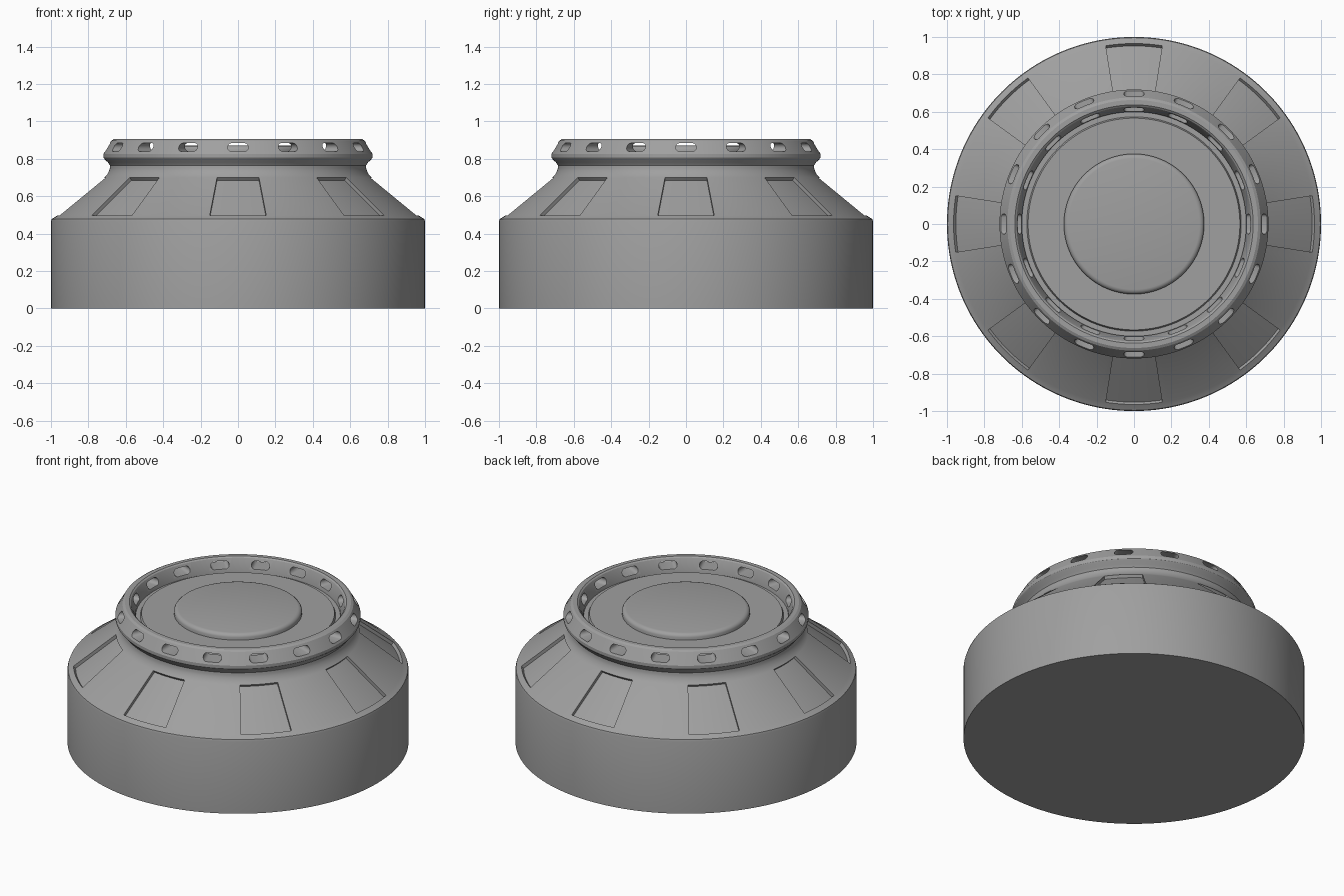
import bpy, bmesh, math
from mathutils import Vector, Matrix

if "Cube" in bpy.data.objects:
    bpy.data.objects.remove(bpy.data.objects["Cube"], do_unlink=True)

SEGS = 160
metal = bpy.data.materials.new("grey_metal")
metal.use_nodes = True
grey = (0.35, 0.35, 0.35, 1)
metal.diffuse_color = grey
metal.node_tree.nodes["Principled BSDF"].inputs["Base Color"].default_value = grey


def finish(bm, name, smooth=True):
    bmesh.ops.recalc_face_normals(bm, faces=bm.faces)
    mesh = bpy.data.meshes.new(name)
    bm.to_mesh(mesh)
    bm.free()
    mesh.materials.append(metal)
    obj = bpy.data.objects.new(name, mesh)
    bpy.context.collection.objects.link(obj)
    if smooth:
        shade(obj)
    return obj


def shade(obj):
    bpy.ops.object.select_all(action='DESELECT')
    obj.select_set(True)
    bpy.context.view_layer.objects.active = obj
    bpy.ops.object.shade_smooth_by_angle(angle=math.radians(28))


def lathe(profile, closed=False):
    """Turn a (radius, height) profile around z; open ends get flat caps."""
    bm = bmesh.new()
    rings = []
    for r, z in profile:
        angles = [math.tau * i / SEGS for i in range(SEGS)]
        rings.append([bm.verts.new((r * math.cos(a), r * math.sin(a), z)) for a in angles])
    pairs = list(zip(rings, rings[1:]))
    if closed:
        pairs.append((rings[-1], rings[0]))
    else:
        bm.faces.new(rings[0])
        bm.faces.new(rings[-1])
    for a, b in pairs:
        for i in range(SEGS):
            j = (i + 1) % SEGS
            bm.faces.new((a[i], a[j], b[j], b[i]))
    bmesh.ops.recalc_face_normals(bm, faces=bm.faces)
    return bm


# Drum with a sloped shoulder; the long slope band carries eight sunken panels
PANEL_LOW, PANEL_HIGH = (0.965, 0.497), (0.715, 0.70)
bm = lathe([(1, 0), (1, 0.465), (0.996, 0.478), (0.985, 0.484), PANEL_LOW, PANEL_HIGH,
            (0.70, 0.715), (0.69, 0.735), (0.685, 0.75), (0.685, 0.78), (0.66, 0.78)])
mid_z = (PANEL_LOW[1] + PANEL_HIGH[1]) / 2
slope = Vector((PANEL_LOW[0] - PANEL_HIGH[0], PANEL_HIGH[1] - PANEL_LOW[1]))
band = [f for f in bm.faces if abs(f.calc_center_median().z - mid_z) < 0.01]
for k in range(8):
    centre = k * math.tau / 8
    panel = []
    for f in band:
        c = f.calc_center_median()
        turn = (math.atan2(c.y, c.x) - centre + math.pi) % math.tau - math.pi
        if abs(turn) < math.radians(9):
            panel.append(f)
    band = [f for f in band if f not in panel]
    out = bmesh.ops.extrude_face_region(bm, geom=panel)["geom"]
    bmesh.ops.delete(bm, geom=[f for f in panel if f.is_valid], context='FACES_ONLY')
    normal = Vector((slope.y * math.cos(centre), slope.y * math.sin(centre), slope.x)).normalized()
    bmesh.ops.translate(bm, vec=normal * -0.02,
                        verts=[v for v in out if isinstance(v, bmesh.types.BMVert)])
finish(bm, "body")

# Flared rim ring
rim = finish(lathe([(0.685, 0.765), (0.695, 0.78), (0.713, 0.797), (0.719, 0.806), (0.719, 0.826),
                    (0.712, 0.838), (0.677, 0.897), (0.663, 0.905), (0.637, 0.905), (0.628, 0.898),
                    (0.60, 0.832), (0.60, 0.765)], closed=True), "rim", smooth=False)

# Sixteen rounded slots cut through the rim
bm = bmesh.new()
HALF_STRAIGHT, RADIUS = 0.032, 0.023
for k in range(16):
    outline = []
    for i in range(16):
        a = math.tau * (i + 0.5) / 16
        side = HALF_STRAIGHT if math.cos(a) > 0 else -HALF_STRAIGHT
        outline.append((side + RADIUS * math.cos(a), 0.861 + RADIUS * math.sin(a)))
    spin = Matrix.Rotation(k * math.tau / 16, 3, 'Z')
    inner, outer = [[bm.verts.new(spin @ Vector((r, y, z))) for y, z in outline] for r in (0.54, 0.8)]
    bm.faces.new(inner)
    bm.faces.new(outer)
    for i in range(16):
        j = (i + 1) % 16
        bm.faces.new((inner[i], inner[j], outer[j], outer[i]))
cutter = finish(bm, "slot_cutter", smooth=False)
cutter.hide_render = True
cutter.hide_set(True)
cut = rim.modifiers.new("slots", 'BOOLEAN')
cut.operation = 'DIFFERENCE'
cut.solver = 'EXACT'
cut.object = cutter
bpy.context.view_layer.objects.active = rim
bpy.ops.object.modifier_apply(modifier=cut.name)
bpy.data.objects.remove(cutter, do_unlink=True)
shade(rim)

# Recessed floor with a thin groove around it, and the raised round lid
finish(lathe([(0.61, 0.77), (0.61, 0.815), (0.573, 0.815), (0.566, 0.832), (0.36, 0.832)]), "top_floor")
finish(lathe([(0.375, 0.825), (0.375, 0.85), (0.371, 0.859), (0.362, 0.867), (0.35, 0.87)]), "lid")
